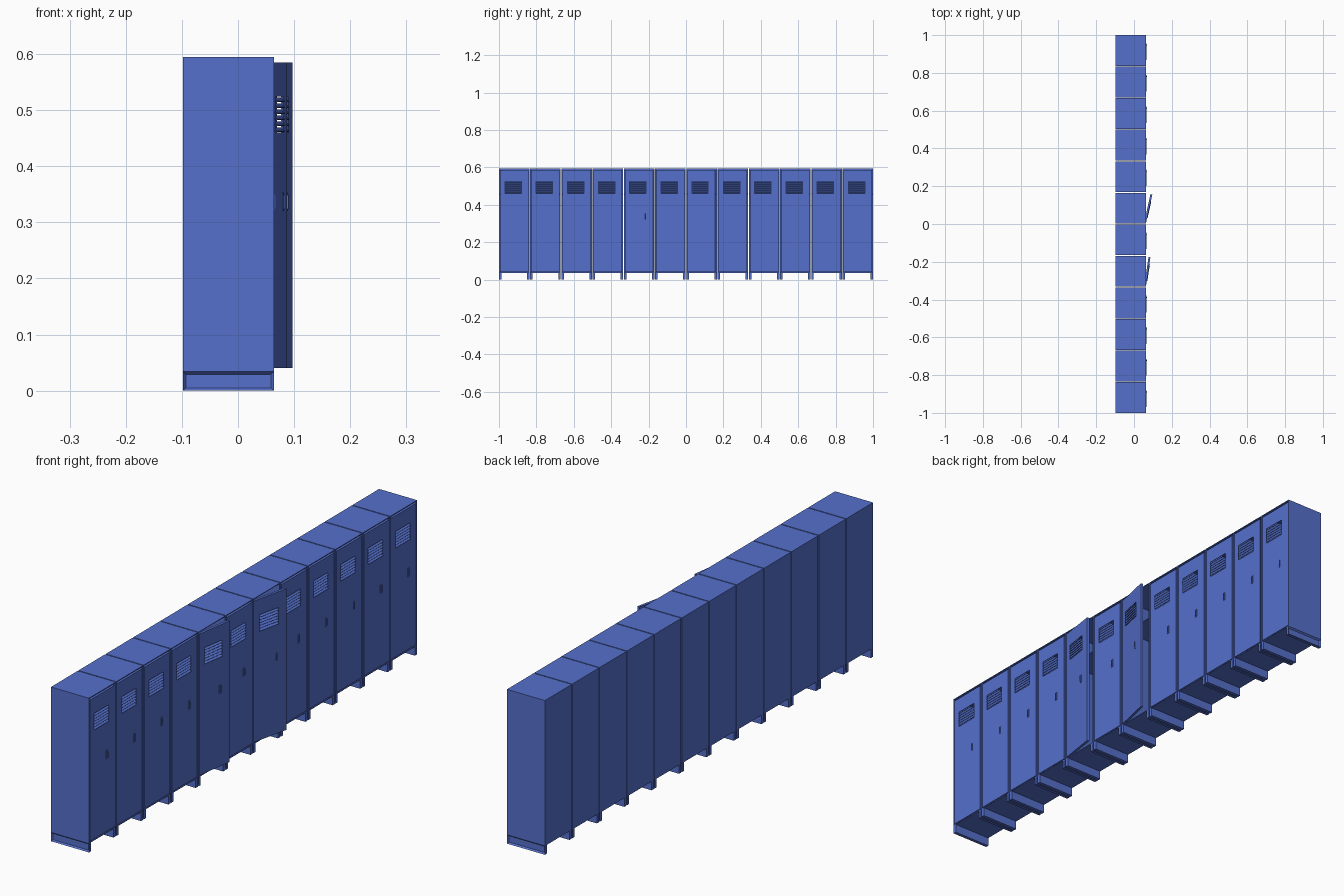
import bpy, bmesh, math
from mathutils import Matrix, Vector

if "Cube" in bpy.data.objects:
    bpy.data.objects.remove(bpy.data.objects["Cube"])

N = 12                         # lockers in the row
W = 0.163                      # width of one locker
PITCH = (2 - W) / (N - 1)
BACK, FRONT = -0.098, 0.064
BASE, TOP = 0.034, 0.595
OPEN = {4: 8.7, 6: 12.5}       # doors standing ajar, degrees
DOOR_W, DOOR_H = 0.152, 0.545
VENT_Y, VENT_Z = (0.026, 0.114), (0.420, 0.484)

blue = bpy.data.materials.new("blue_paint")
blue.diffuse_color = (0.09, 0.16, 0.60, 1)
blue.use_nodes = True
blue.node_tree.nodes["Principled BSDF"].inputs["Base Color"].default_value = blue.diffuse_color


def add_box(bm, lo, hi, tilt=0):
    lo, hi = Vector(lo), Vector(hi)
    m = (Matrix.Translation((lo + hi) / 2) @ Matrix.Rotation(tilt, 4, 'Y')
         @ Matrix.Diagonal((*(hi - lo), 1)))
    verts = bmesh.ops.create_cube(bm, size=1, matrix=m)['verts']
    return list({f for v in verts for f in v.link_faces})


def drop(bm, test):
    bm.normal_update()
    bmesh.ops.delete(bm, geom=[f for f in bm.faces if test(f)], context='FACES')


def to_mesh(bm, name):
    me = bpy.data.meshes.new(name)
    bm.to_mesh(me)
    bm.free()
    me.materials.append(blue)
    return me


def place(name, me, loc, angle=0, wall=0, mirror=False):
    ob = bpy.data.objects.new(name, me)
    bpy.context.collection.objects.link(ob)
    ob.location = loc
    ob.rotation_euler.z = angle
    if mirror:
        ob.rotation_euler.z += math.pi
    if wall:
        mod = ob.modifiers.new("sheet", 'SOLIDIFY')
        mod.thickness = wall
        mod.offset = -1
    return ob


# cabinet: sheet metal box open at the front
bm = bmesh.new()
add_box(bm, (BACK, 0, BASE), (FRONT, W, TOP))
drop(bm, lambda f: f.normal.x > 0.5)
cabinet = to_mesh(bm, "cabinet")

# shelf inside
bm = bmesh.new()
add_box(bm, (BACK + 0.004, 0.004, 0.455), (FRONT - 0.02, W - 0.004, 0.459))
shelf = to_mesh(bm, "shelf")

# leg: rail running front to back with a recessed outer face (-y)
bm = bmesh.new()
half = (FRONT - BACK) / 2
add_box(bm, (-half, 0, 0), (half, 0.013, BASE))
bm.normal_update()
outer = [f for f in bm.faces if f.normal.y < -0.5]
bmesh.ops.inset_region(bm, faces=outer, thickness=0.007, depth=0)
bmesh.ops.translate(bm, vec=(0, 0.006, 0), verts=outer[0].verts)
leg = to_mesh(bm, "leg")

# door: folded pan with a vent opening, hinge at the origin
bm = bmesh.new()
add_box(bm, (-0.010, 0, 0), (0, DOOR_W, DOOR_H))
for axis, cuts in ((Vector((0, 1, 0)), VENT_Y), (Vector((0, 0, 1)), VENT_Z)):
    for c in cuts:
        bmesh.ops.bisect_plane(bm, geom=bm.verts[:] + bm.edges[:] + bm.faces[:],
                               plane_co=axis * c, plane_no=axis)


def not_sheet(f):
    c = f.calc_center_median()
    vent = VENT_Y[0] < c.y < VENT_Y[1] and VENT_Z[0] < c.z < VENT_Z[1]
    return f.normal.x < -0.5 or (f.normal.x > 0.5 and vent)


drop(bm, not_sheet)
door = to_mesh(bm, "door")

# sloping vent slats
bm = bmesh.new()
for k in range(6):
    z = VENT_Z[0] + (k + 0.5) * (VENT_Z[1] - VENT_Z[0]) / 6
    add_box(bm, (-0.0075, VENT_Y[0], z - 0.0007), (0.0035, VENT_Y[1], z + 0.0007),
            math.radians(38))
slats = to_mesh(bm, "vent_slats")

# handle: small plate with a raised grip
bm = bmesh.new()
add_box(bm, (-0.006, 0.1, 0.280), (0.0015, 0.110, 0.313))
add_box(bm, (0.001, 0.103, 0.284), (0.004, 0.107, 0.309))
handle = to_mesh(bm, "handle")

mid = (BACK + FRONT) / 2
for i in range(N):
    y = -1 + i * PITCH
    place("cabinet", cabinet, (0, y, 0), wall=0.004)
    place("shelf", shelf, (0, y, 0))
    place("leg", leg, (mid, y, 0))
    place("leg", leg, (mid, y + W, 0), mirror=True)
    hinge = (FRONT, y + 0.0055, 0.040)
    swing = -math.radians(OPEN.get(i, 0))
    place("door", door, hinge, swing, wall=0.002)
    place("vent_slats", slats, hinge, swing)
    place("handle", handle, hinge, swing)
